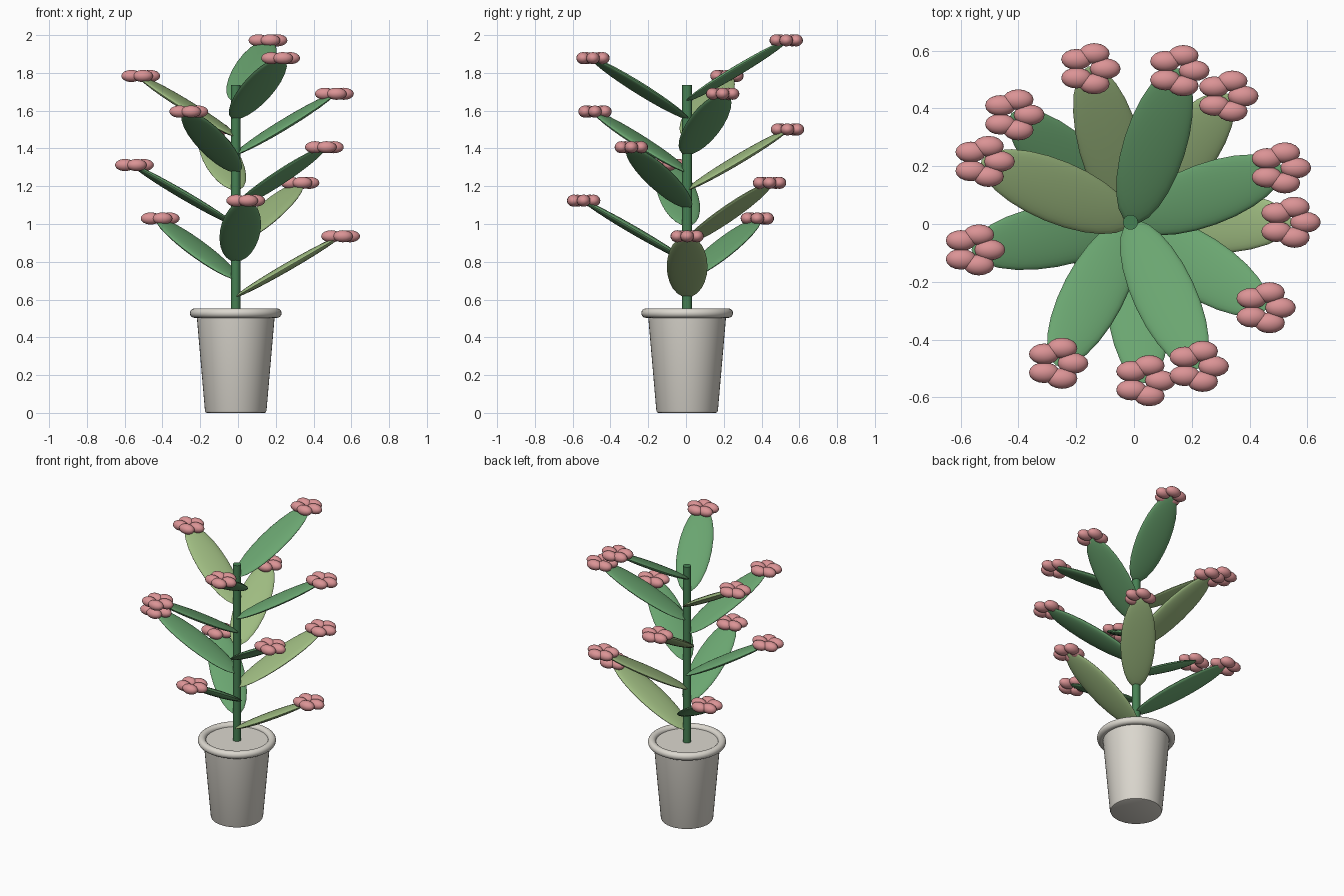
import bpy, bmesh
from math import pi, sin, cos, radians
from mathutils import Matrix, Vector

if "Cube" in bpy.data.objects:
    bpy.data.objects.remove(bpy.data.objects["Cube"], do_unlink=True)

CX, CY = -0.012, 0.006


def material(name, rgb):
    m = bpy.data.materials.new(name)
    m.use_nodes = True
    col = tuple((c / 255) ** 2.2 for c in rgb) + (1,)
    m.diffuse_color = col
    m.node_tree.nodes["Principled BSDF"].inputs["Base Color"].default_value = col
    return m


CERAMIC = material("warm_white_ceramic", (218, 214, 205))
STEM = material("stem_green", (72, 128, 84))
LEAF = material("leaf_green", (106, 164, 112))
LIGHT = material("light_leaf_green", (157, 186, 128))
PINK = material("petal_pink", (218, 146, 148))


def finish(name, bm, mat):
    bmesh.ops.recalc_face_normals(bm, faces=bm.faces)
    me = bpy.data.meshes.new(name)
    bm.to_mesh(me)
    bm.free()
    me.materials.append(mat)
    ob = bpy.data.objects.new(name, me)
    bpy.context.collection.objects.link(ob)
    bpy.ops.object.select_all(action="DESELECT")
    ob.select_set(True)
    bpy.context.view_layer.objects.active = ob
    bpy.ops.object.shade_smooth_by_angle(angle=radians(35))
    return ob


def lathe(name, profile, mat, closed=False, steps=48):
    """Spin a radius/height profile about the plant's axis."""
    bm = bmesh.new()
    vs = [bm.verts.new((CX + r, CY, z)) for r, z in profile]
    for a, b in zip(vs, vs[1:] + (vs[:1] if closed else [])):
        if a is not b:
            bm.edges.new((a, b))
    bmesh.ops.spin(bm, geom=bm.verts[:] + bm.edges[:], cent=(CX, CY, 0),
                   axis=(0, 0, 1), angle=2 * pi, steps=steps, use_duplicate=False)
    bmesh.ops.remove_doubles(bm, verts=bm.verts[:], dist=1e-5)
    return finish(name, bm, mat)


def ellipsoid(bm, matrix, size, u=24, v=16):
    bmesh.ops.create_uvsphere(bm, u_segments=u, v_segments=v, radius=1,
                              matrix=matrix @ Matrix.Diagonal((*size, 1)))


# Pot body, rolled rim and stem
lathe("pot", [(0, 0), (0.152, 0), (0.159, 0.003), (0.163, 0.012),
              (0.208, 0.53), (0, 0.53)], CERAMIC)
lathe("pot_rim", [(0.218 + 0.025 * cos(a), 0.528 + 0.025 * sin(a))
                  for a in (k * pi / 8 for k in range(16))], CERAMIC, closed=True)
lathe("stem", [(0, 0.52), (0.026, 0.52), (0.026, 1.735), (0, 1.735)], STEM, steps=16)

# Leaves spiral up the stem, each carrying a blossom at its tip
for i in range(12):
    turn = Matrix.Rotation(radians(137.5 * i), 4, "Z")
    base = Vector((CX, CY, 0.615 + 0.0943 * i))
    tilt = Matrix.Rotation(radians(-30), 4, "Y")

    bm = bmesh.new()
    ellipsoid(bm, Matrix.Translation(base) @ turn @ tilt @ Matrix.Translation((0.32, 0, 0)),
              (0.325, 0.108, 0.022))
    finish(f"leaf_{i + 1}", bm, LIGHT if i % 3 == 0 else LEAF)

    tip = base + turn @ Vector((0.55, 0, 0.32))
    bm = bmesh.new()
    for k in range(5):
        a = k * 2 * pi / 5
        ellipsoid(bm, Matrix.Translation(tip + Vector((0.055 * cos(a), 0.055 * sin(a), 0))),
                  (0.053, 0.036, 0.032), 16, 12)
    finish(f"blossom_{i + 1}", bm, PINK)
